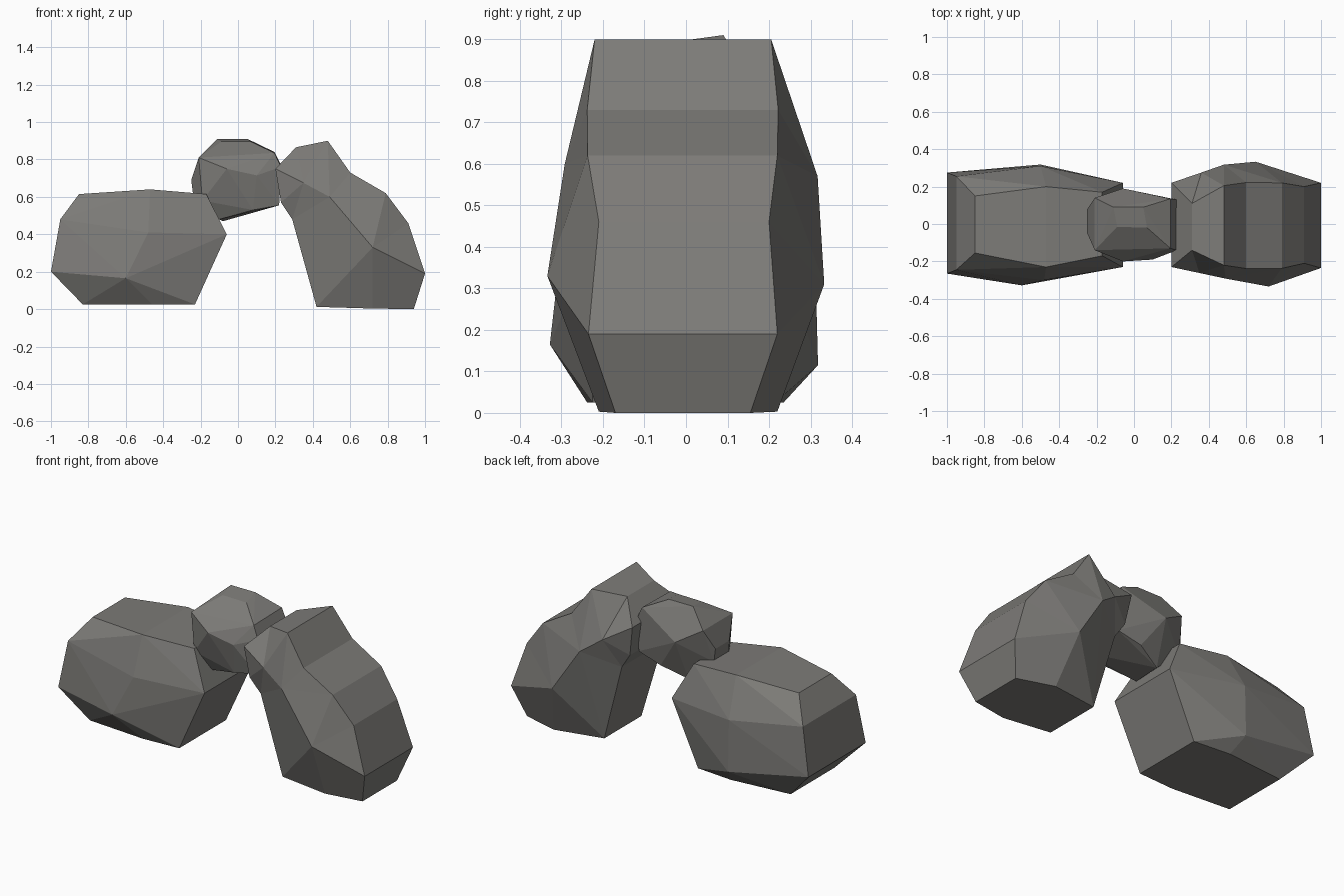
import bpy, bmesh

# Dark stone colour
stone = bpy.data.materials.new("stone")
stone.diffuse_color = (.205, .2, .188, 1)


def finish(name, bm):
    bmesh.ops.recalc_face_normals(bm, faces=bm.faces)
    me = bpy.data.meshes.new(name)
    bm.to_mesh(me)
    bm.free()
    me.materials.append(stone)
    ob = bpy.data.objects.new(name, me)
    bpy.context.collection.objects.link(ob)
    return ob


def hull_rock(name, pts):
    """Convex faceted boulder wrapped around a few corner points."""
    bm = bmesh.new()
    for p in pts:
        bm.verts.new(p)
    bmesh.ops.convex_hull(bm, input=bm.verts)
    loose = [v for v in bm.verts if not v.link_faces]
    bmesh.ops.delete(bm, geom=loose, context='VERTS')
    bmesh.ops.dissolve_limit(bm, angle_limit=0.06, verts=bm.verts, edges=bm.edges)
    return finish(name, bm)


# Left boulder: side outline (x, z, front y, back y) plus bulging ridges
outline = [(-1, .2, -.265, .275), (-.95, .48, -.245, .255), (-.85, .615, -.155, .15),
           (-.47, .64, -.23, .2), (-.17, .615, -.17, .17), (-.06, .4, -.23, .22),
           (-.23, .025, -.225, .215), (-.46, .025, -.238, .235), (-.83, .025, -.21, .2)]
pts = [(x, y, z) for x, z, f, b in outline for y in (f, b)]
pts += [(-.6, -.328, .165), (-.48, -.3, .41), (-.5, .318, .115), (-.5, .31, .42)]
hull_rock("left_boulder", pts)

# Small keystone wedged between the two boulders
hull_rock("middle_stone", [
    (-.11, .09, .91), (.05, .09, .91), (.07, -.02, .895), (-.09, -.015, .895),
    (.195, .135, .84), (.195, -.13, .835), (.23, .13, .77), (.23, -.14, .76),
    (.22, .13, .57), (.22, -.14, .555), (-.21, .14, .81), (-.21, -.14, .81),
    (-.06, -.2, .75), (.1, -.19, .715), (.08, -.15, .53), (-.06, .19, .72),
    (.08, .16, .7), (-.25, -.05, .69), (-.25, .08, .69), (-.24, -.06, .61),
    (-.24, .08, .61), (-.19, -.14, .58), (-.1, -.1, .48), (-.08, .09, .47),
    (.07, .14, .53)])

# Right leaning boulder: bent outline with a three-point ridge on each side
outline = [(.2, .75, -.23, .22), (.31, .865, -.14, .11), (.48, .9, -.22, .205),
           (.6, .73, -.238, .222), (.79, .62, -.237, .22), (.91, .46, -.21, .2),
           (1, .19, -.235, .22), (.94, 0, -.17, .155), (.72, .003, -.21, .22),
           (.42, .012, -.18, .17), (.29, .48, -.2, .19), (.23, .57, -.22, .2)]
ridges = ([(.35, -.262, .675), (.49, -.292, .6), (.72, -.334, .33)],
          [(.36, .275, .655), (.48, .317, .57), (.65, .333, .31)])
n = len(outline)
side_faces = [(0, 1, 12), (1, 2, 12), (2, 13, 12), (2, 3, 13), (3, 4, 13), (4, 14, 13),
              (4, 5, 14), (5, 6, 14), (6, 7, 8, 14), (8, 9, 14), (9, 13, 14),
              (9, 10, 13), (10, 12, 13), (10, 11, 12), (11, 0, 12)]
bm = bmesh.new()
sides = []
for s, ridge in enumerate(ridges):
    vs = [bm.verts.new((o[0], o[2 + s], o[1])) for o in outline]
    vs += [bm.verts.new(p) for p in ridge]
    sides.append(vs)
    for f in side_faces:
        bm.faces.new([vs[i] for i in f])
for i in range(n):
    j = (i + 1) % n
    bm.faces.new((sides[0][i], sides[0][j], sides[1][j], sides[1][i]))
finish("right_boulder", bm)
